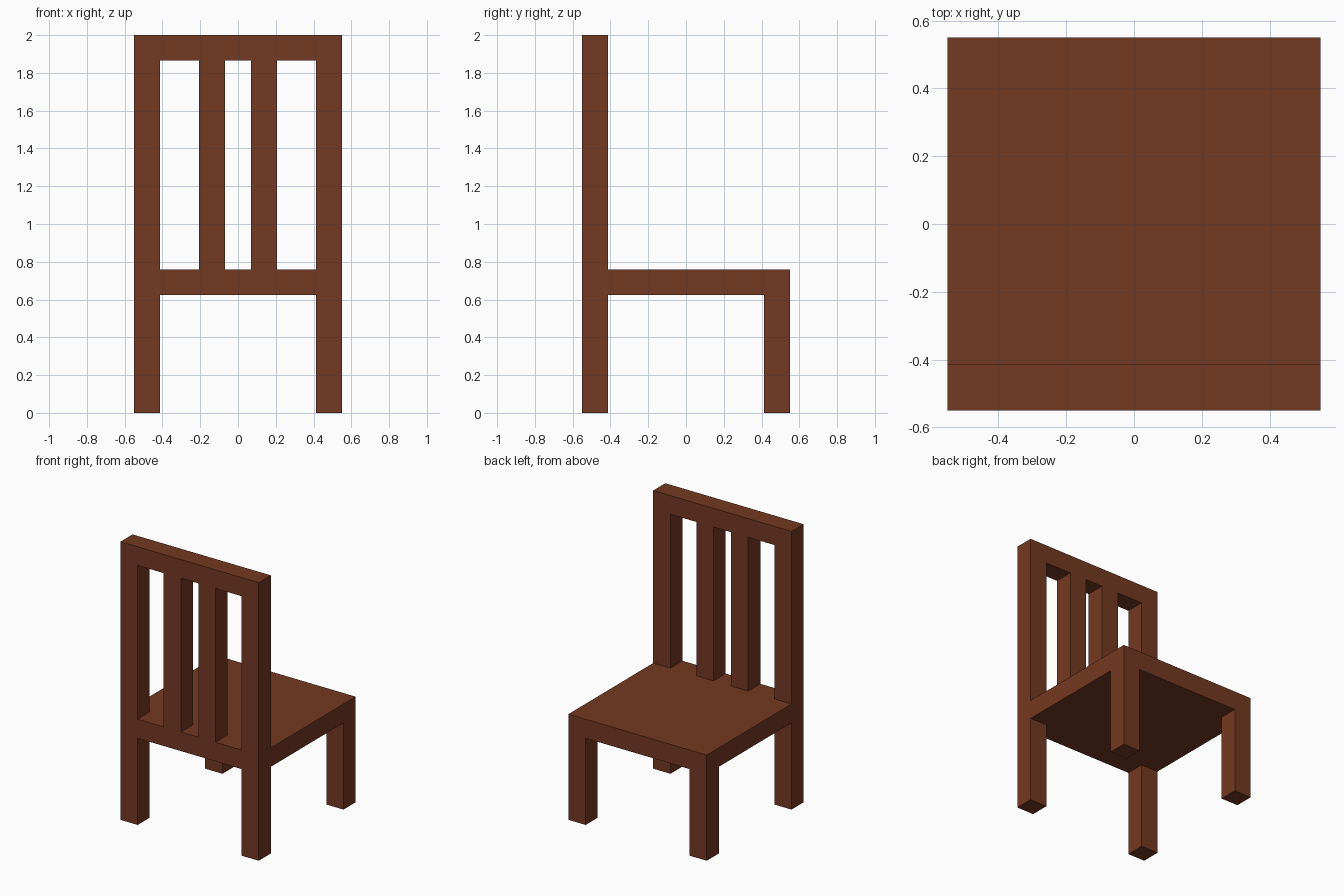
import bpy

if "Cube" in bpy.data.objects:
    bpy.data.objects.remove(bpy.data.objects["Cube"])

W = 0.55            # half width and half depth
T = 0.137           # timber thickness
SEAT_LOW, SEAT_TOP, TOP = 0.623, 0.76, 2.0

wood = bpy.data.materials.new("reddish brown wood")
wood.diffuse_color = (0.175, 0.041, 0.016, 1)
wood.use_nodes = True
wood.node_tree.nodes["Principled BSDF"].inputs["Base Color"].default_value = wood.diffuse_color


def box(name, x, y, z):
    """Box from (min, max) ranges on each axis."""
    ranges = (x, y, z)
    bpy.ops.mesh.primitive_cube_add(size=1, location=[(a + b) / 2 for a, b in ranges])
    ob = bpy.context.object
    ob.name = name
    ob.scale = [b - a for a, b in ranges]
    bpy.ops.object.transform_apply(location=False, rotation=False, scale=True)
    ob.data.materials.append(wood)
    return ob


back = (-W, -W + T)
front = (W - T, W)

# Seat slab and top rail of the backrest
box("seat", (-W, W), (-W, W), (SEAT_LOW, SEAT_TOP))
box("top_rail", (-W, W), back, (TOP - 0.134, TOP))

# Legs, backrest posts and slats on both sides
for side, s in (("left", -1), ("right", 1)):
    outer = sorted((s * W, s * (W - T)))
    inner = sorted((s * 0.069, s * (0.069 + T)))
    box(f"backrest_side_leg_{side}", outer, back, (0, SEAT_LOW))
    box(f"seat_side_leg_{side}", outer, front, (0, SEAT_LOW))
    box(f"backrest_post_{side}", outer, back, (SEAT_TOP, TOP - 0.134))
    box(f"backrest_slat_{side}", inner, back, (SEAT_TOP, TOP - 0.134))
